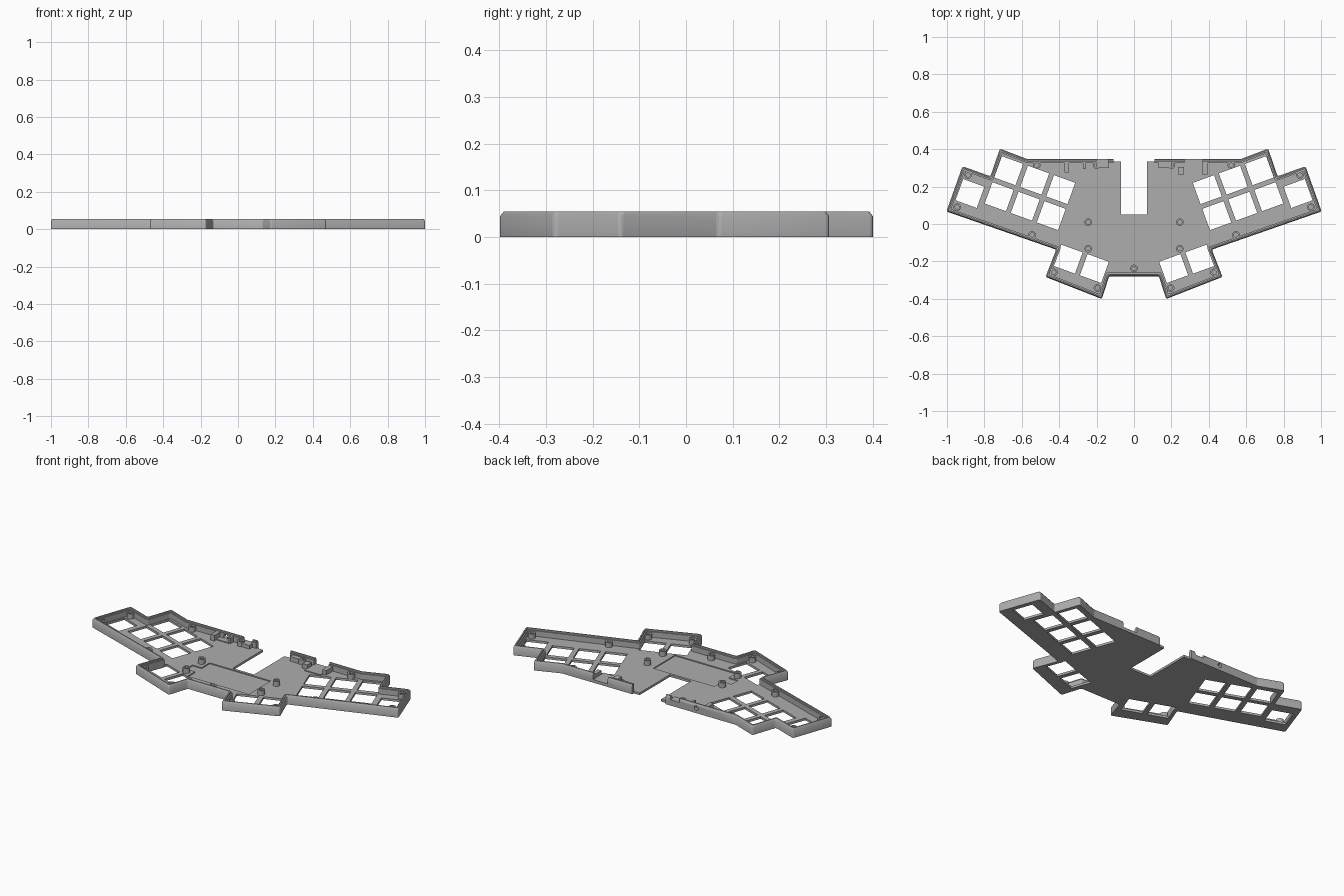
import bpy, bmesh, math
from mathutils import Vector, Matrix

if "Cube" in bpy.data.objects:
    bpy.data.objects.remove(bpy.data.objects["Cube"], do_unlink=True)

grey = bpy.data.materials.new("case grey")
grey.use_nodes = True
COLOUR = (0.42, 0.42, 0.42, 1)
grey.diffuse_color = COLOUR
grey.node_tree.nodes["Principled BSDF"].inputs["Base Color"].default_value = COLOUR

FLOOR, TOP, TILT = 0.013, 0.055, math.radians(20)


def finish(name, bm, smooth=False):
    """Turn a bmesh into a named grey object."""
    bmesh.ops.recalc_face_normals(bm, faces=bm.faces)
    mesh = bpy.data.meshes.new(name)
    bm.to_mesh(mesh)
    bm.free()
    mesh.materials.append(grey)
    obj = bpy.data.objects.new(name, mesh)
    bpy.context.collection.objects.link(obj)
    if smooth:
        bpy.ops.object.select_all(action="DESELECT")
        obj.select_set(True)
        bpy.context.view_layer.objects.active = obj
        bpy.ops.object.shade_smooth_by_angle(angle=math.radians(35))
    return obj


def add_box(bm, x0, x1, y0, y1, z0, z1):
    place = Matrix.Translation(((x0 + x1) / 2, (y0 + y1) / 2, (z0 + z1) / 2))
    size = Matrix.Diagonal((x1 - x0, y1 - y0, z1 - z0, 1))
    bmesh.ops.create_cube(bm, size=1, matrix=place @ size)


def cut(target, bm):
    """Subtract a bmesh from an object and discard the cutter."""
    cutter = finish("cutter", bm)
    cutter.hide_render = True
    mod = target.modifiers.new("cut", "BOOLEAN")
    mod.operation, mod.solver, mod.object = "DIFFERENCE", "EXACT", cutter
    bpy.context.view_layer.objects.active = target
    bpy.ops.object.modifier_apply(modifier=mod.name)
    bpy.data.objects.remove(cutter, do_unlink=True)


def offset(path, d):
    """Move an open path inwards (to its right) with mitred corners."""
    out = []
    for i, p in enumerate(path):
        dirs = [(path[j + 1] - path[j]).normalized()
                for j in (i - 1, i) if 0 <= j < len(path) - 1]
        normals = [Vector((v.y, -v.x)) for v in dirs]
        m = (normals[0] + normals[-1]).normalized()
        out.append(p + m * d / m.dot(normals[0]))
    return out


def fillet(path, r=0.011, steps=4):
    """Round the inner corners of an open path."""
    out = [path[0]]
    for a, p, b in zip(path, path[1:], path[2:]):
        u, v = (a - p).normalized(), (b - p).normalized()
        t = r / math.tan(max(u.angle(v) / 2, 0.2))
        s, e = p + u * t, p + v * t
        for k in range(steps + 1):
            f = k / steps
            out.append(s * (1 - f) ** 2 + p * 2 * f * (1 - f) + e * f * f)
    return out + [path[-1]]


# Outline of the walled edge, one half mirrored to the other
half = [(0.11, 0.347), (0.57, 0.347), (0.717, 0.403), (0.768, 0.255), (0.917, 0.309),
        (1.003, 0.067), (0.416, -0.137), (0.473, -0.283), (0.172, -0.401), (0.133, -0.28)]
outline = [Vector(p) for p in half] + [Vector((-x, y)) for x, y in reversed(half)]

# Floor plate with the open notch at the back
edge = fillet(offset(outline, 0.012))
notch = [(-0.07, 0.333), (-0.07, 0.05), (0.07, 0.05), (0.07, 0.333)]
bm = bmesh.new()
face = bm.faces.new([bm.verts.new((*p, 0)) for p in [*edge, *notch]])
up = bmesh.ops.extrude_face_region(bm, geom=[face])
bmesh.ops.translate(bm, vec=(0, 0, FLOOR), verts=[v for v in up["geom"] if isinstance(v, bmesh.types.BMVert)])
floor = finish("floor_plate", bm)

# Key openings: a tilted grid of two rows, an outer key and two thumb keys
PITCH, HOLE = 0.148, 0.121
along = Vector((math.cos(TILT), -math.sin(TILT))) * PITCH
down = Vector((-math.sin(TILT), -math.cos(TILT))) * PITCH
first = Vector((-0.67, 0.285))
keys = [first + along * c + down * r for c in range(3) for r in range(2)]
keys += [Vector((-0.877, 0.163)), Vector((-0.352, -0.188)), Vector((-0.212, -0.238))]
bm = bmesh.new()
for k in keys:
    for side in (1, -1):
        place = Matrix.Translation((k.x * side, k.y, 0)) @ Matrix.Rotation(-TILT * side, 4, "Z")
        bmesh.ops.create_cube(bm, size=1, matrix=place @ Matrix.Diagonal((HOLE, HOLE, 0.1, 1)))
cut(floor, bm)

# Shallow pocket for the circuit board, with its connector tab
for area in ((-0.21, 0.19, -0.17, 0.035), (-0.27, -0.2, -0.1, -0.04)):
    bm = bmesh.new()
    add_box(bm, *area, FLOOR - 0.006, 0.1)
    cut(floor, bm)

# Perimeter wall: chamfered outside, stepped ledge inside
section = [(0, 0), (0, 0.045), (0.006, TOP), (0.013, TOP), (0.013, 0.046), (0.02, 0.046), (0.02, 0)]
bm = bmesh.new()
rails = [[bm.verts.new((*p, z)) for p in fillet(offset(outline, d))] for d, z in section]
for a, b in zip(rails, rails[1:] + rails[:1]):
    for i in range(len(a) - 1):
        bm.faces.new((a[i], a[i + 1], b[i + 1], b[i]))
for end in (0, -1):
    bm.faces.new([rail[end] for rail in rails])
wall = finish("perimeter_wall", bm, True)

# Openings in the back wall: a plug slot, a switch slot and a round jack hole
for x0, x1, z0 in ((0.27, 0.365, 0.018), (-0.2, -0.14, 0.034)):
    bm = bmesh.new()
    add_box(bm, x0, x1, 0.3, 0.4, z0, 0.1)
    cut(wall, bm)
bm = bmesh.new()
bmesh.ops.create_cone(bm, cap_ends=True, segments=20, radius1=0.013, radius2=0.013, depth=0.2,
                      matrix=Matrix.Translation((-0.31, 0.34, 0.03)) @ Matrix.Rotation(math.pi / 2, 4, "X"))
cut(wall, bm)

# Connector brackets along the back
brackets = {
    "plug_bracket_inner": (0.235, 0.268, 0.265, 0.305, 0.04),
    "plug_bracket_outer": (0.367, 0.392, 0.265, 0.33, 0.04),
    "plug_rest": (0.265, 0.37, 0.243, 0.345, 0.018),
    "switch_block_left": (0.13, 0.2, 0.3, 0.335, 0.04),
    "switch_block_right": (-0.2, -0.135, 0.3, 0.335, 0.034),
    "jack_bracket_inner": (-0.272, -0.258, 0.295, 0.335, 0.046),
    "jack_bracket_outer": (-0.372, -0.348, 0.275, 0.335, 0.046),
    "jack_rest": (-0.35, -0.27, 0.293, 0.335, 0.018),
}
for name, (x0, x1, y0, y1, top) in brackets.items():
    bm = bmesh.new()
    add_box(bm, x0, x1, y0, y1, FLOOR - 0.003, top)
    finish(name, bm)


# Hollow screw posts
def screw_post(x, y, radius=0.02, bore=0.011, top=0.042, n=24):
    bm = bmesh.new()
    rings = []
    for r, z in ((radius, FLOOR - 0.002), (radius, top), (bore, top), (bore, FLOOR + 0.002)):
        rings.append([bm.verts.new((x + r * math.cos(math.tau * i / n), y + r * math.sin(math.tau * i / n), z))
                      for i in range(n)])
    for a, b in zip(rings, rings[1:]):
        for i in range(n):
            j = (i + 1) % n
            bm.faces.new((a[i], a[j], b[j], b[i]))
    bm.faces.new(rings[-1])
    finish("screw_post", bm, True)


posts = [(0.2, 0.315), (0.52, 0.315), (0.887, 0.262), (0.946, 0.09), (0.545, -0.058),
         (0.428, -0.258), (0.196, -0.342), (0.245, 0.01), (0.245, -0.132)]
for x, y in posts:
    screw_post(x, y)
    screw_post(-x, y)
screw_post(0, -0.237)
